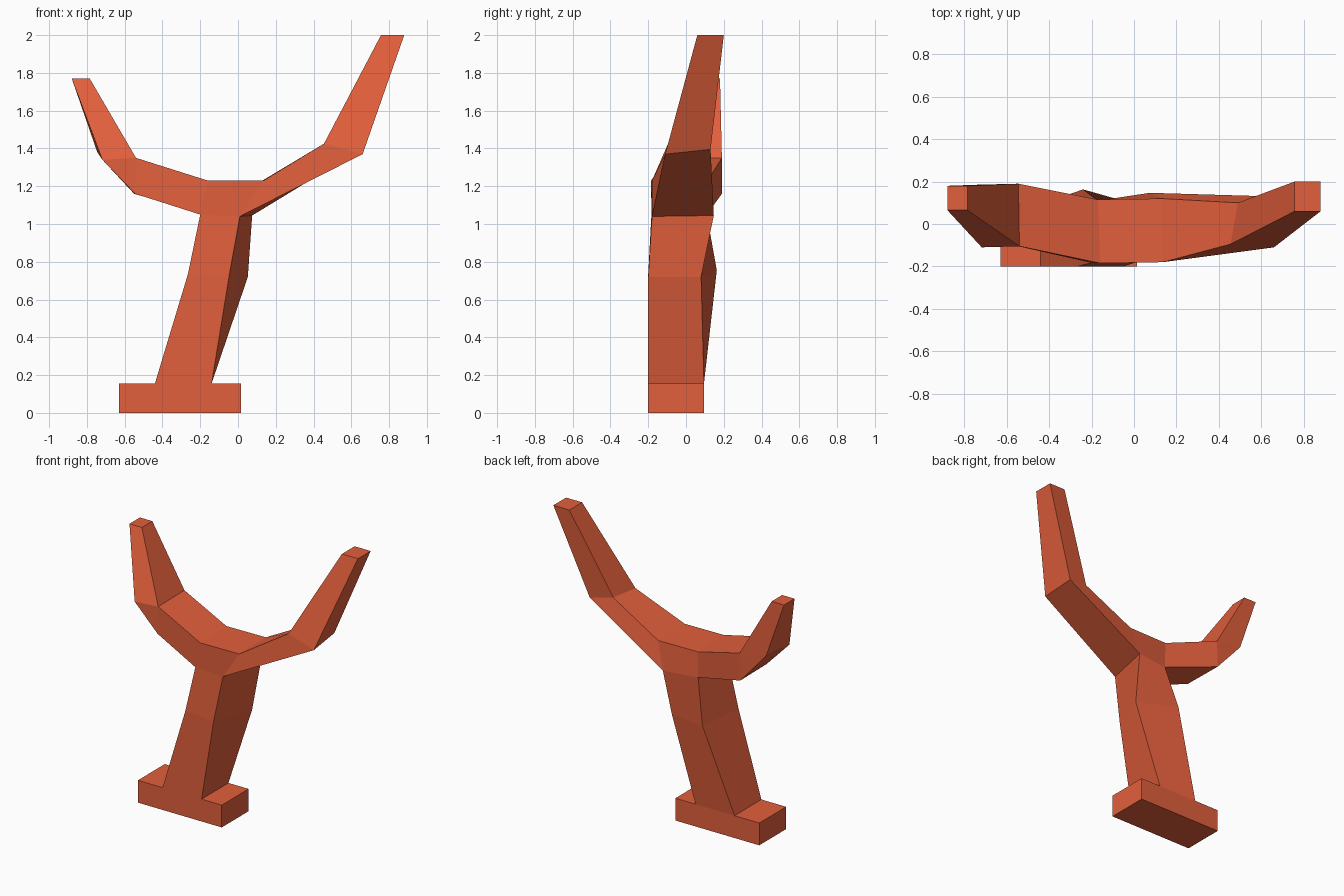
import bpy, bmesh

if "Cube" in bpy.data.objects:
    bpy.data.objects.remove(bpy.data.objects["Cube"])

mat = bpy.data.materials.new("orange_red")
mat.diffuse_color = (0.76, 0.115, 0.045, 1)
mat.use_nodes = True
mat.node_tree.nodes["Principled BSDF"].inputs["Base Color"].default_value = mat.diffuse_color


def loft(name, rings, open_start=False, open_end=False, skip=()):
    """Bridge four-point rings; skip holds (segment, side) faces to leave open."""
    bm = bmesh.new()
    cache = {}

    def face(points):
        points = list(dict.fromkeys(points))  # a shared edge gives a triangle
        if len(points) > 2:
            verts = [cache.setdefault(p, None) or cache.update({p: bm.verts.new(p)}) or cache[p]
                     for p in points]
            bm.faces.new(verts)

    for i, (a, b) in enumerate(zip(rings, rings[1:])):
        for j in range(4):
            if (i, j) not in skip:
                k = (j + 1) % 4
                face([a[j], a[k], b[k], b[j]])
    if not open_start:
        face(rings[0])
    if not open_end:
        face(rings[-1])
    bmesh.ops.recalc_face_normals(bm, faces=bm.faces)
    # open shells: make sure the majority of faces point outwards
    if bm.calc_volume(signed=True) < 0:
        bmesh.ops.reverse_faces(bm, faces=bm.faces)
    mesh = bpy.data.meshes.new(name)
    bm.to_mesh(mesh)
    bm.free()
    mesh.materials.append(mat)
    obj = bpy.data.objects.new(name, mesh)
    bpy.context.collection.objects.link(obj)
    return obj


# Base block, open on top where the post stands
Z = 0.155
loft("base", [[(x, -0.2, 0), (x, 0.095, 0), (x, 0.095, Z), (x, -0.2, Z)]
              for x in (-0.63, -0.44, -0.14, 0.015)], skip={(1, 2)})

# Rings where the two arms leave the hub: front low, back low, back high, front high
hub_left = [(-0.2, -0.183, 1.05), (-0.17, 0.11, 1.05), (-0.17, 0.115, 1.23), (-0.16, -0.185, 1.23)]
hub_right = [(0.01, -0.18, 1.04), (0.075, 0.147, 1.045), (0.13, 0.12, 1.23), (0.135, -0.18, 1.23)]

# Leaning, slightly bent post
loft("post", [
    [(-0.44, -0.2, Z), (-0.14, -0.2, Z), (-0.14, 0.095, Z), (-0.44, 0.095, Z)],
    [(-0.265, -0.2, 0.735), (-0.048, -0.2, 0.72), (0.052, 0.08, 0.72), (-0.24, 0.163, 0.755)],
    [hub_left[0], hub_right[0], hub_right[1], hub_left[1]],
], open_start=True, open_end=True)

# Forked arms, from the left tip through the hub to the right tip
inner_back, inner_front = (-0.545, 0.19, 1.35), (-0.54, -0.105, 1.35)
loft("forked_arms", [
    [(-0.88, 0.065, 1.77), (-0.88, 0.18, 1.77), (-0.785, 0.18, 1.77), (-0.785, 0.065, 1.77)],
    [(-0.718, -0.11, 1.34), (-0.745, 0.185, 1.38), inner_back, inner_front],
    [(-0.545, -0.105, 1.16), (-0.55, 0.19, 1.16), inner_back, inner_front],
    hub_left,
    hub_right,
    [(0.66, -0.11, 1.37), (0.65, 0.13, 1.395), (0.49, 0.1, 1.425), (0.455, -0.095, 1.425)],
    [(0.88, 0.06, 2.0), (0.88, 0.2, 2.0), (0.757, 0.2, 2.0), (0.757, 0.06, 2.0)],
], skip={(3, 0)})
